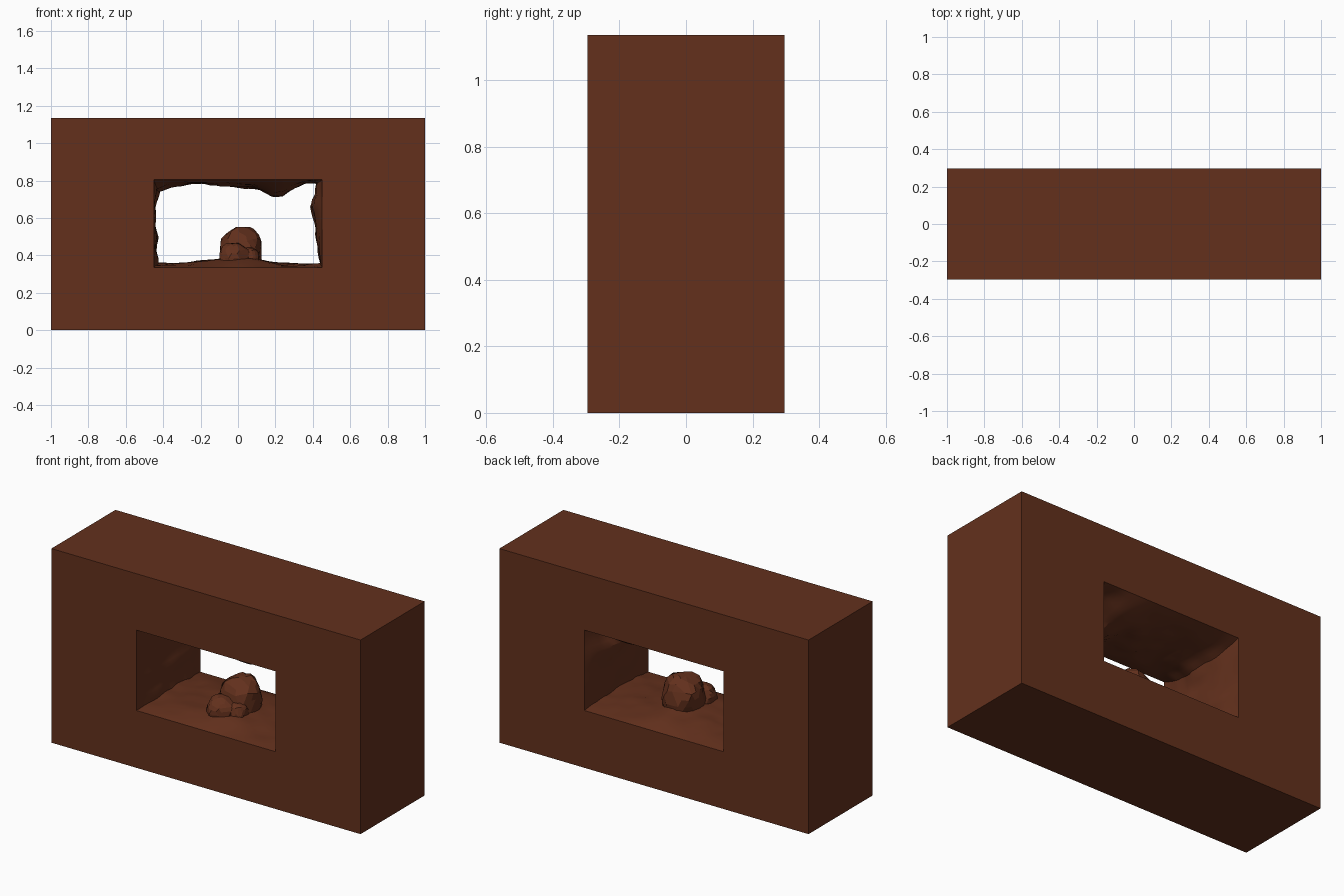
import bpy, bmesh, math
from mathutils import Vector, noise

if "Cube" in bpy.data.objects:
    bpy.data.objects.remove(bpy.data.objects["Cube"])

HX, HY, HZ = 1.0, 0.296, 1.135          # block half width, half depth, height
OX, Z0, Z1 = 0.45, 0.335, 0.805         # tunnel opening

clay = bpy.data.materials.new("brown_rock")
clay.diffuse_color = (0.125, 0.03, 0.012, 1)
clay.use_nodes = True
clay.node_tree.nodes["Principled BSDF"].inputs["Base Color"].default_value = clay.diffuse_color


def finish(bm, name, angle=None):
    bmesh.ops.recalc_face_normals(bm, faces=bm.faces)
    me = bpy.data.meshes.new(name)
    bm.to_mesh(me)
    bm.free()
    me.materials.append(clay)
    ob = bpy.data.objects.new(name, me)
    bpy.context.collection.objects.link(ob)
    if angle:
        bpy.ops.object.select_all(action='DESELECT')
        ob.select_set(True)
        bpy.context.view_layer.objects.active = ob
        bpy.ops.object.shade_smooth_by_angle(angle=math.radians(angle))
    return ob


def interp(table, t):
    for (a, va), (b, vb) in zip(table, table[1:]):
        if t <= b:
            return va + (vb - va) * max(0, (t - a) / (b - a))
    return table[-1][1]


# Inward bulge of each tunnel wall along its length
ROOF = [(-.45, .07), (-.38, .04), (-.2, .03), (-.05, .045), (.1, .055),
        (.2, .095), (.26, .09), (.33, .05), (.4, .02), (.45, .03)]
FLOOR = [(-.45, .03), (-.3, .035), (-.15, .05), (0, .07), (.13, .045), (.3, .025), (.45, .03)]
LEFT = [(.33, .03), (.42, .02), (.5, .028), (.6, .012), (.7, .012), (.8, .035)]
RIGHT = [(.33, .015), (.45, .035), (.55, .04), (.68, .07), (.73, .045), (.8, .035)]


def bulge(table, t, y, seed):
    env = max(0, 1 - abs(y / HY) ** 2.5)
    n = noise.noise(Vector((t * 7, y * 9, seed))) + .4 * noise.noise(Vector((t * 17, y * 20, seed)))
    return env * (interp(table, t) + .014 * n - .008)


def wall_point(u, w, y):
    x, z = -OX + 2 * OX * u, Z0 + (Z1 - Z0) * w
    lo, hi = -OX + bulge(LEFT, z, y, 1), OX - bulge(RIGHT, z, y, 2)
    bot, top = Z0 + bulge(FLOOR, x, y, 3), Z1 - bulge(ROOF, x, y, 4)
    return (lo + (hi - lo) * u, y, bot + (top - bot) * w)


# Block with a rough tunnel through it
NX, NZ, NY = 28, 14, 18
loop = [(i / NX, 0) for i in range(NX)] + [(1, j / NZ) for j in range(NZ)]
loop += [(1 - i / NX, 1) for i in range(NX)] + [(0, 1 - j / NZ) for j in range(NZ)]
corner_ids = [0, NX, NX + NZ, 2 * NX + NZ]
N = len(loop)

bm = bmesh.new()
rings = []
for k in range(NY + 1):
    y = -HY + 2 * HY * k / NY
    rings.append([bm.verts.new(wall_point(u, w, y)) for u, w in loop])
for a, b in zip(rings, rings[1:]):
    for i in range(N):
        j = (i + 1) % N
        bm.faces.new((a[i], a[j], b[j], b[i]))

ends = []
for y, ring in ((-HY, rings[0]), (HY, rings[-1])):
    c = [bm.verts.new((x, y, z)) for x, z in ((-HX, 0), (HX, 0), (HX, HZ), (-HX, HZ))]
    ends.append(c)
    for s in range(4):
        start, stop = corner_ids[s], (corner_ids + [N])[s + 1]
        inner = [ring[i % N] for i in range(start, stop + 1)]
        bm.faces.new([c[s], c[(s + 1) % 4]] + inner[::-1])
for s in range(4):
    t = (s + 1) % 4
    bm.faces.new((ends[0][s], ends[0][t], ends[1][t], ends[1][s]))
finish(bm, "rock_block", 30)


# Faceted boulders on the tunnel floor
def boulder(name, loc, size, seed, rough=.16):
    b = bmesh.new()
    bmesh.ops.create_icosphere(b, subdivisions=3, radius=1)
    for v in b.verts:
        n = noise.noise(v.co * 1.6 + Vector((seed, 0, 0)))
        p = v.co * (1 + rough * n)
        p.x = max(-.88, min(.88, p.x))
        p.z = min(p.z, .95)
        v.co = Vector(loc) + Vector(p[i] * size[i] for i in range(3))
    bmesh.ops.dissolve_limit(b, angle_limit=math.radians(14), verts=b.verts, edges=b.edges)
    finish(b, name)


boulder("main_boulder", (.015, 0, .41), (.125, .115, .15), 3.1)
boulder("front_boulder", (-.02, -.11, .385), (.09, .085, .085), 8.4)
boulder("small_boulder", (.06, -.09, .385), (.06, .06, .06), 12.7)
